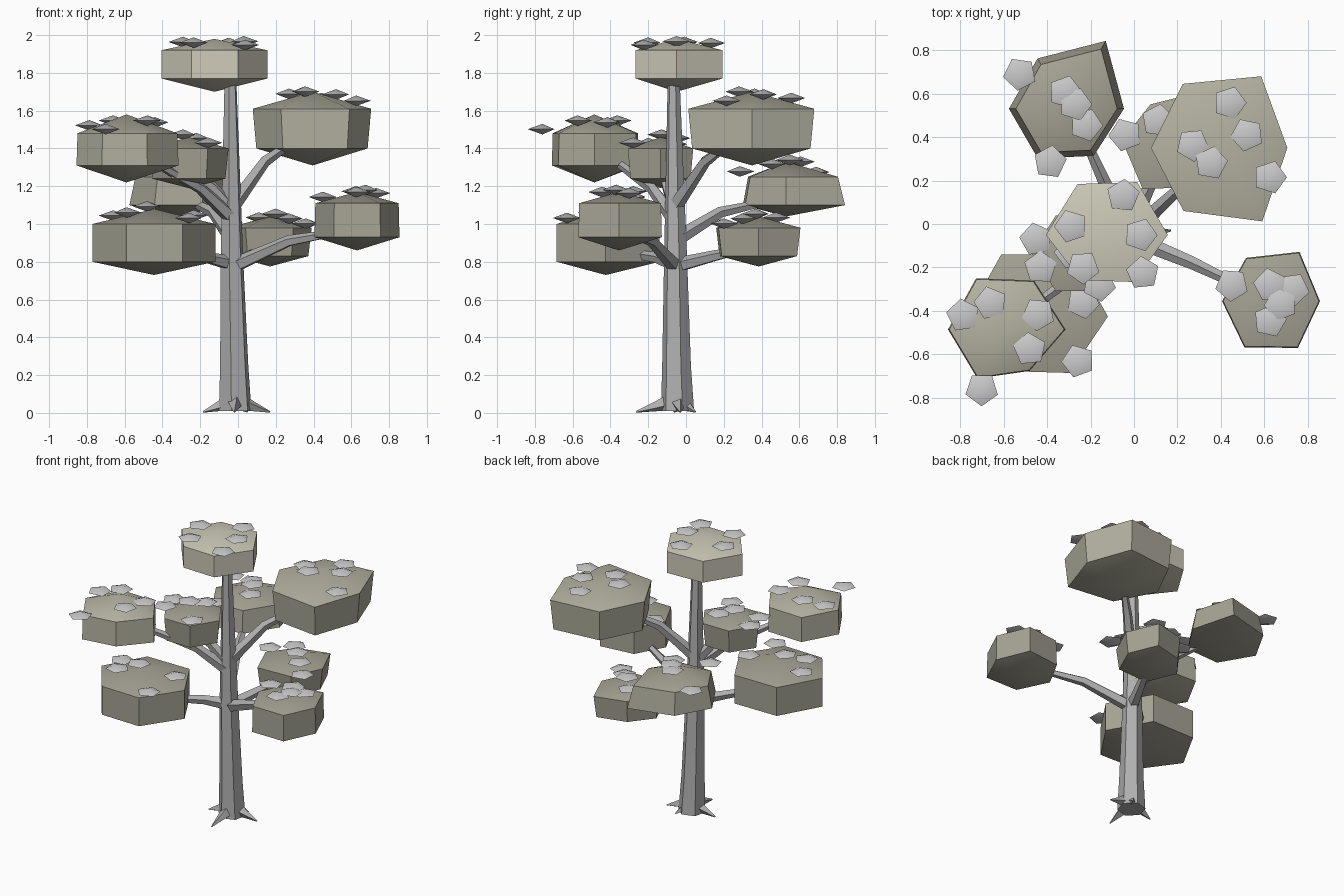
import bpy, bmesh, random
from math import sin, cos, pi, radians, hypot
from mathutils import Vector

if "Cube" in bpy.data.objects:
    bpy.data.objects.remove(bpy.data.objects["Cube"])

random.seed(4)


def material(name, r, g, b):
    m = bpy.data.materials.new(name)
    m.diffuse_color = (r, g, b, 1)
    m.use_nodes = True
    m.node_tree.nodes["Principled BSDF"].inputs["Base Color"].default_value = m.diffuse_color
    return m


BARK = material("bark", .43, .43, .43)
LEAF = material("leaf", .58, .58, .6)
PALE = material("pale_foliage", .62, .6, .49)
MID = material("mid_foliage", .46, .45, .36)
DARK = material("dark_foliage", .38, .37, .3)


def finish(name, bm, mat, smooth=None):
    bmesh.ops.recalc_face_normals(bm, faces=bm.faces)
    me = bpy.data.meshes.new(name)
    bm.to_mesh(me)
    bm.free()
    me.materials.append(mat)
    ob = bpy.data.objects.new(name, me)
    bpy.context.collection.objects.link(ob)
    if smooth:
        bpy.context.view_layer.objects.active = ob
        ob.select_set(True)
        bpy.ops.object.shade_smooth_by_angle(angle=radians(smooth))
        ob.select_set(False)
    return ob


def bridge(bm, a, b):
    n = len(a)
    for i in range(n):
        bm.faces.new((a[i], a[(i + 1) % n], b[(i + 1) % n], b[i]))


def cap(bm, ring, apex):
    v = bm.verts.new(apex)
    for i in range(len(ring)):
        bm.faces.new((ring[i], ring[(i + 1) % len(ring)], v))


def tube(name, path, radii, sides, level=False):
    """Tapered tube along a path; level keeps the rings horizontal."""
    bm = bmesh.new()
    pts = [Vector(p) for p in path]
    rings = []
    for i, (p, r) in enumerate(zip(pts, radii)):
        t = (pts[min(i + 1, len(pts) - 1)] - pts[max(i - 1, 0)]).normalized()
        if level:
            u, w = Vector((1, 0, 0)), Vector((0, 1, 0))
        else:
            u = t.cross(Vector((0, 0, 1))).normalized()
            w = u.cross(t)
        rings.append([bm.verts.new(p + r * (u * cos(2 * pi * k / sides + .3)
                                            + w * sin(2 * pi * k / sides + .3)))
                      for k in range(sides)])
    for a, b in zip(rings, rings[1:]):
        bridge(bm, a, b)
    bm.faces.new(rings[0])
    bm.faces.new(rings[-1])
    return finish(name, bm, BARK, 30)


def clump(name, mat, centre, outline, heights, lower, upper, leaves):
    """Six-sided foliage pad with pointed top and bottom, plus its leaves."""
    cx, cy = centre
    z0, z1, z2, z3 = heights
    bm = bmesh.new()
    rings = [[bm.verts.new((cx + s * r * cos(k * pi / 3), cy + s * r * sin(k * pi / 3), z))
              for k, r in enumerate(outline)] for s, z in ((lower, z1), (upper, z2))]
    bridge(bm, *rings)
    cap(bm, rings[0], (cx, cy, z0))
    cap(bm, rings[1], (cx, cy, z3))
    finish(name + "_foliage", bm, mat, 30)

    # Leaves: flat five-sided bipyramids resting on the pad
    bm = bmesh.new()
    mean = sum(outline) / 6
    for x, y in leaves:
        d = hypot(x - cx, y - cy) / mean
        z = z2 + (z3 - z2) * max(0, 1 - d) + .022
        a = random.uniform(0, 2 * pi)
        ring = [bm.verts.new((x + .078 * cos(a + k * 2 * pi / 5),
                              y + .078 * sin(a + k * 2 * pi / 5), z)) for k in range(5)]
        cap(bm, ring, (x, y, z + .028))
        cap(bm, ring, (x, y, z - .028))
    finish(name + "_leaves", bm, LEAF, 50)


# Trunk and roots
tube("trunk", [(-.015, -.045, .01), (-.02, -.05, .25), (-.032, -.055, .8), (-.04, -.065, 1.75)],
     [.09, .078, .063, .033], 6, level=True)
for i, tip in enumerate([(-.185, -.06), (.17, -.03), (-.02, -.265), (.05, .05)]):
    x, y = tip
    tube("root_%d" % (i + 1), [(-.015 + .15 * (x + .015), -.045 + .15 * (y + .045), .06),
                               ((x - .015) * .5, (y - .045) * .5, .035), (x, y, .005)],
         [.045, .028, .004], 4)

# Branches
branches = {
    "right": [(-.02, -.06, .78), (.27, -.18, .91), (.5, -.29, .95)],
    "upper_right": [(-.02, -.05, 1.11), (.14, .1, 1.33), (.27, .22, 1.42)],
    "upper_left": [(-.04, -.07, 1.04), (-.2, -.18, 1.19), (-.45, -.37, 1.33)],
    "middle": [(-.04, -.06, 1.08), (-.14, -.1, 1.2), (-.24, -.13, 1.27)],
    "back_left": [(-.03, -.05, .92), (-.13, .18, 1.06), (-.23, .4, 1.11)],
    "back": [(-.03, -.05, .78), (.06, .15, .83), (.13, .29, .86)],
    "lower_left": [(-.03, -.06, .79), (-.16, -.15, .82), (-.35, -.33, .85)],
}
for n, path in branches.items():
    tube(n + "_branch", path, [.042, .031, .021], 5)

# Foliage pads
clump("crown", PALE, (-.125, -.05), (.28, .28, .27, .28, .24, .25), (1.7, 1.77, 1.92, 1.98), 1, 1,
      [(-.05, .13), (-.29, -.01), (.03, -.05), (-.235, -.2), (.04, -.225)])
clump("upper_right", MID, (.395, .35), (.31, .38, .34, .317, .335, .39), (1.31, 1.4, 1.61, 1.7), .94, 1,
      [(.44, .557), (.52, .41), (.625, .215), (.27, .363), (.354, .28)])
clump("right", DARK, (.63, -.355), (.225, .262, .23, .225, .245, .248), (.86, .93, 1.11, 1.17), 1, .98,
      [(.45, -.28), (.625, -.28), (.73, -.3), (.675, -.37), (.625, -.445)])
clump("back_left", DARK, (-.31, .53), (.264, .36, .267, .265, .264, .25), (1.04, 1.1, 1.25, 1.33), 1, .88,
      [(-.525, .69), (-.386, .285), (-.317, .607), (-.27, .55), (-.22, .455)])
clump("back", DARK, (.17, .385), (.22, .255, .19, .225, .26, .246), (.775, .83, .98, 1.04), .92, 1,
      [(-.04, .41), (.11, .475), (.2, .37), (.27, .3), (.36, .2)])
clump("lower_left", DARK, (-.445, -.425), (.325, .33, .33, .325, .29, .3), (.73, .8, 1.0, 1.08), 1, 1,
      [(-.66, -.35), (-.59, -.5), (-.48, -.42), (-.257, -.63), (-.235, -.36)])
clump("upper_left", MID, (-.59, -.485), (.275, .26, .272, .265, .26, .22), (1.22, 1.31, 1.48, 1.58), 1, .98,
      [(-.786, -.42), (-.66, -.363), (-.44, -.415), (-.48, -.575), (-.7, -.76)])
clump("middle", DARK, (-.26, -.135), (.21, .2, .2, .21, .2, .2), (1.19, 1.24, 1.4, 1.46), .92, 1,
      [(-.29, -.13), (-.22, -.05), (-.16, -.28), (-.45, -.07), (-.43, -.2)])
